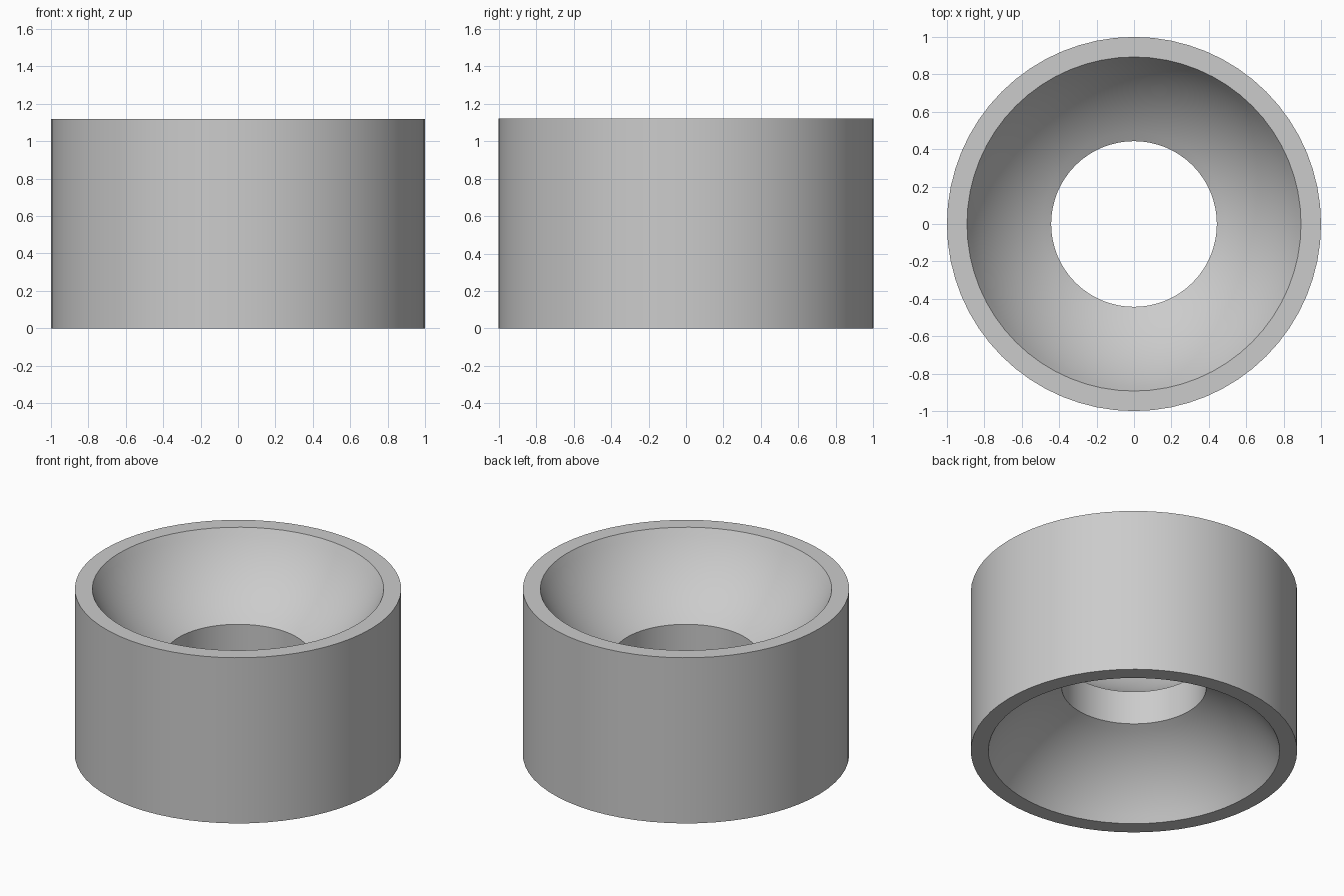
import bpy
import bmesh
import math

cube = bpy.data.objects.get("Cube")
if cube:
    bpy.data.objects.remove(cube, do_unlink=True)

SEGMENTS = 64
ARC_STEPS = 12
HEIGHT = 1.12
OUTER = 1.0
RIM = 0.893
HOLE = 0.443
SPHERE = 1.0

# One grey material
grey = bpy.data.materials.new("plain_grey")
grey.use_nodes = True
colour = (0.6, 0.6, 0.6, 1)
grey.diffuse_color = colour
grey.node_tree.nodes["Principled BSDF"].inputs["Base Color"].default_value = colour

# Upper half of the section: spherical dish from rim down to the hole
centre = HEIGHT + math.sqrt(SPHERE**2 - RIM**2)
start, end = math.asin(RIM / SPHERE), math.asin(HOLE / SPHERE)
dish = []
for i in range(ARC_STEPS + 1):
    a = start + (end - start) * i / ARC_STEPS
    dish.append((SPHERE * math.sin(a), centre - SPHERE * math.cos(a)))
upper = [(OUTER, HEIGHT)] + dish

# Closed section, mirrored for the lower dish
profile = upper + [(r, HEIGHT - z) for r, z in reversed(upper)]

# Revolve the section around z
bm = bmesh.new()
rings = []
for s in range(SEGMENTS):
    t = 2 * math.pi * s / SEGMENTS
    rings.append([bm.verts.new((r * math.cos(t), r * math.sin(t), z)) for r, z in profile])
for s in range(SEGMENTS):
    a, b = rings[s], rings[(s + 1) % SEGMENTS]
    for i in range(len(profile)):
        j = (i + 1) % len(profile)
        bm.faces.new((a[i], a[j], b[j], b[i]))
bmesh.ops.recalc_face_normals(bm, faces=bm.faces)
mesh = bpy.data.meshes.new("dished_ring")
bm.to_mesh(mesh)
bm.free()
mesh.materials.append(grey)

ring = bpy.data.objects.new("dished_ring", mesh)
bpy.context.collection.objects.link(ring)
bpy.ops.object.select_all(action="DESELECT")
ring.select_set(True)
bpy.context.view_layer.objects.active = ring
bpy.ops.object.shade_smooth_by_angle(angle=math.radians(30))
